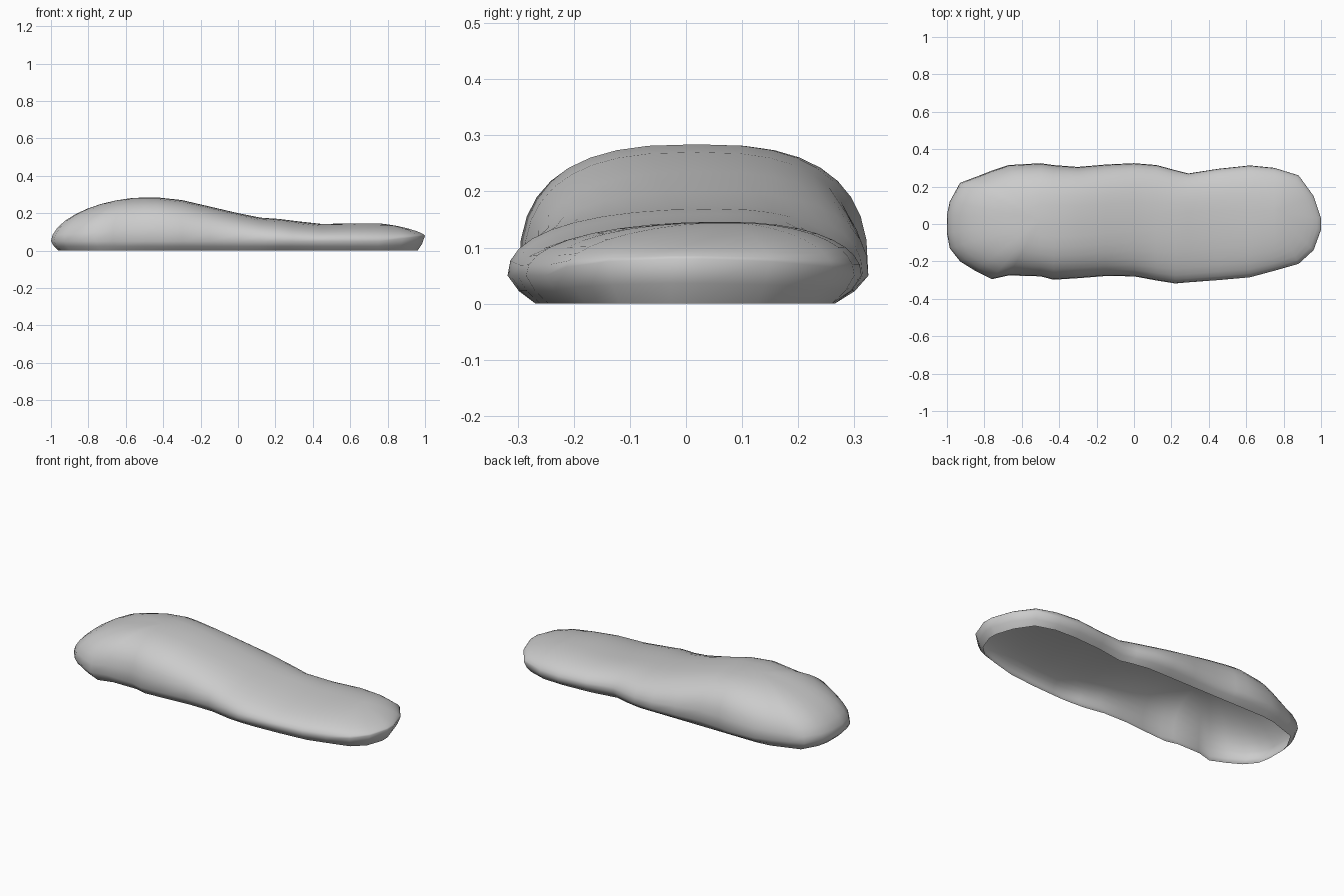
import bpy, bmesh, math

if "Cube" in bpy.data.objects:
    bpy.data.objects.remove(bpy.data.objects["Cube"])

# Plan outline and ridge height along the length: x, back y, front y, ridge z
STATIONS = [
    (-1.00, 0.05, -0.05, 0.284), (-0.985, 0.12, -0.13, 0.284),
    (-0.93, 0.22, -0.20, 0.284), (-0.85, 0.25, -0.25, 0.284),
    (-0.76, 0.285, -0.295, 0.284), (-0.67, 0.315, -0.275, 0.284),
    (-0.50, 0.325, -0.28, 0.284), (-0.43, 0.315, -0.298, 0.284),
    (-0.30, 0.305, -0.29, 0.27), (-0.15, 0.318, -0.278, 0.235),
    (0.00, 0.325, -0.28, 0.20), (0.12, 0.315, -0.302, 0.176),
    (0.22, 0.288, -0.318, 0.169), (0.29, 0.27, -0.312, 0.16),
    (0.45, 0.295, -0.30, 0.142), (0.62, 0.313, -0.285, 0.146),
    (0.75, 0.30, -0.25, 0.145), (0.88, 0.26, -0.213, 0.145),
    (0.96, 0.15, -0.14, 0.145), (1.00, 0.03, -0.03, 0.145)]
SPINE_MIN, SPINE_MAX = -0.50, 0.75
RINGS = 9


def mix(a, b, t):
    return a + (b - a) * t


def column_points(x, y, z):
    """Points from the open bottom rim up to the ridge for one outline point."""
    sx = min(max(x, SPINE_MIN), SPINE_MAX)
    low = min(max((sx + 0.3) / 0.7, 0), 1)      # 0 tall half, 1 low half
    sy = mix(0.02, 0.07, low)                   # ridge leans to the back
    end = abs(x - sx) / (0.50 if x < 0 else 0.25)
    power = mix(mix(2.7, 2.2, low), 1.8 if x < 0 else 1.4, end)
    wide_z = mix(0.05, 0.08, end if x > 0 else 0)
    # rim follows a smoother, slightly smaller outline
    length = math.hypot(x - sx, y)
    s = 1 - 0.04 / length
    rx, ry = sx + (x - sx) * s, min(max(y * s, -0.268), 0.265)
    pts = [(rx, ry, 0.0),
           (mix(rx, x, 0.6), mix(ry, y, 0.6), wide_z * 0.45)]
    # rounded dome
    for k in range(RINGS + 1):
        a = math.pi / 2 * k / RINGS
        c = math.cos(a) ** (2 / power) if k < RINGS else 0
        h = math.sin(a) ** (2 / power)
        pts.append((mix(sx, x, c), mix(sy, y, c), mix(wide_z, z, h)))
    return pts


def build_shell():
    bm = bmesh.new()
    # closed outline, counter-clockwise from above
    outline = [(x, yf, z) for x, yb, yf, z in STATIONS]
    outline += [(x, yb, z) for x, yb, yf, z in reversed(STATIONS)]
    columns = [[bm.verts.new(p) for p in column_points(*o)] for o in outline]
    n = len(columns)
    for i in range(n):
        a, b = columns[i], columns[(i + 1) % n]
        for k in range(len(a) - 1):
            bm.faces.new((a[k], b[k], b[k + 1], a[k + 1]))
    bmesh.ops.remove_doubles(bm, verts=bm.verts, dist=0.0005)
    bmesh.ops.recalc_face_normals(bm, faces=bm.faces)
    # keep the skin facing outward
    top = max(bm.faces, key=lambda f: f.calc_center_median().z)
    if top.normal.z < 0:
        bmesh.ops.reverse_faces(bm, faces=bm.faces)
    for f in bm.faces:
        f.smooth = True
    mesh = bpy.data.meshes.new("long_rounded_mound")
    bm.to_mesh(mesh)
    bm.free()
    obj = bpy.data.objects.new("long_rounded_mound", mesh)
    bpy.context.collection.objects.link(obj)


build_shell()
